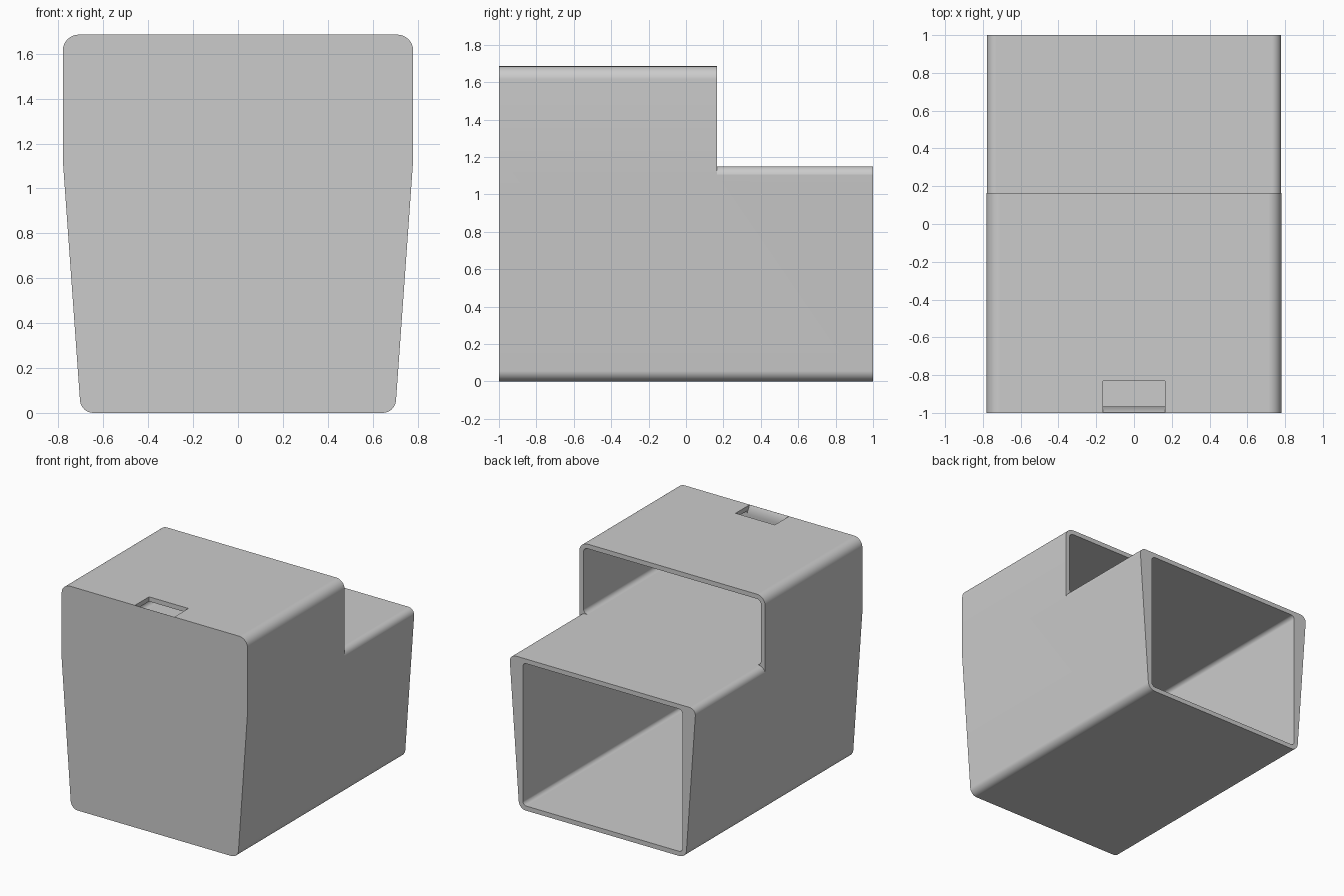
import bpy, bmesh, math
from mathutils import Vector

if "Cube" in bpy.data.objects:
    bpy.data.objects.remove(bpy.data.objects["Cube"], do_unlink=True)

WALL = 0.035
STEP_Y, SHELF_Z, TOP_Z = 0.165, 1.15, 1.685

grey = bpy.data.materials.new("plain grey")
grey.use_nodes = True
colour = (0.6, 0.6, 0.6, 1)
grey.diffuse_color = colour
grey.node_tree.nodes["Principled BSDF"].inputs["Base Color"].default_value = colour


def rounded(corners, steps=8):
    """Outline from (u, v, radius) corners, with a fillet arc at each."""
    outline = []
    for i, (u, v, r) in enumerate(corners):
        p = Vector((u, v))
        if r == 0:
            outline.append(p)
            continue
        a = (Vector(corners[i - 1][:2]) - p).normalized()
        b = (Vector(corners[(i + 1) % len(corners)][:2]) - p).normalized()
        half = a.angle(b) / 2
        centre = p + (a + b).normalized() * r / math.sin(half)
        start = p + a * r / math.tan(half) - centre
        end = p + b * r / math.tan(half) - centre
        turn = start.angle_signed(end)
        for k in range(steps + 1):
            t = -turn * k / steps
            outline.append(centre + Vector((start.x * math.cos(t) - start.y * math.sin(t),
                                            start.x * math.sin(t) + start.y * math.cos(t))))
    return outline


def prism(name, outline, lo, hi, axis="y"):
    """Extrude an outline along y (outline in x, z) or x (outline in y, z)."""
    bm = bmesh.new()
    place = (lambda p, d: (p[0], d, p[1])) if axis == "y" else (lambda p, d: (d, p[0], p[1]))
    face = bm.faces.new([bm.verts.new(place(p, lo)) for p in outline])
    ext = bmesh.ops.extrude_face_region(bm, geom=[face])
    moved = [g for g in ext["geom"] if isinstance(g, bmesh.types.BMVert)]
    bmesh.ops.translate(bm, verts=moved, vec=place((0, 0), hi - lo))
    bmesh.ops.recalc_face_normals(bm, faces=bm.faces)
    mesh = bpy.data.meshes.new(name)
    bm.to_mesh(mesh)
    bm.free()
    obj = bpy.data.objects.new(name, mesh)
    bpy.context.collection.objects.link(obj)
    mesh.materials.append(grey)
    return obj


def box(w, z0, z1, r):
    return rounded([(-w, z0, r), (w, z0, r), (w, z1, r), (-w, z1, r)])


# Tapered outer shell
housing = prism("housing", rounded([
    (-0.70, 0, 0.06), (0.70, 0, 0.06), (0.78, 1.12, 0),
    (0.78, TOP_Z, 0.07), (-0.78, TOP_Z, 0.07), (-0.78, 1.12, 0)]), -1, 1)

# Rear step with rounded shoulders, two cavities and the latch slot
cutters = [
    prism("step_cutter", rounded([
        (-1, 1.09, 0), (-0.779, 1.09, 0), (-0.779, SHELF_Z, 0.05),
        (0.779, SHELF_Z, 0.05), (0.779, 1.09, 0), (1, 1.09, 0),
        (1, 2, 0), (-1, 2, 0)]), STEP_Y, 1.2),
    prism("lower_cavity_cutter", box(0.67, WALL, SHELF_Z - WALL, 0.03), -1 + WALL, 1.2),
    prism("upper_cavity_cutter", box(0.745, SHELF_Z, TOP_Z - WALL, 0.035), -1 + WALL, STEP_Y + 0.1),
    prism("slot_cutter", [
        (-0.999, TOP_Z), (-1 + WALL, TOP_Z - 0.06), (-1 + WALL, 1.6),
        (-0.83, 1.6), (-0.83, 1.8), (-0.999, 1.8)], -0.165, 0.165, "x"),
]

bpy.ops.object.select_all(action="DESELECT")
bpy.context.view_layer.objects.active = housing
housing.select_set(True)
for cutter in cutters:
    cut = housing.modifiers.new(cutter.name, "BOOLEAN")
    cut.operation, cut.solver, cut.object = "DIFFERENCE", "EXACT", cutter
    bpy.ops.object.modifier_apply(modifier=cut.name)
    bpy.data.objects.remove(cutter, do_unlink=True)

# Smooth fillets, crisp edges, flat walls
bpy.ops.object.shade_smooth_by_angle(angle=math.radians(30))
flat = housing.modifiers.new("flat_walls", "WEIGHTED_NORMAL")
flat.keep_sharp = True
